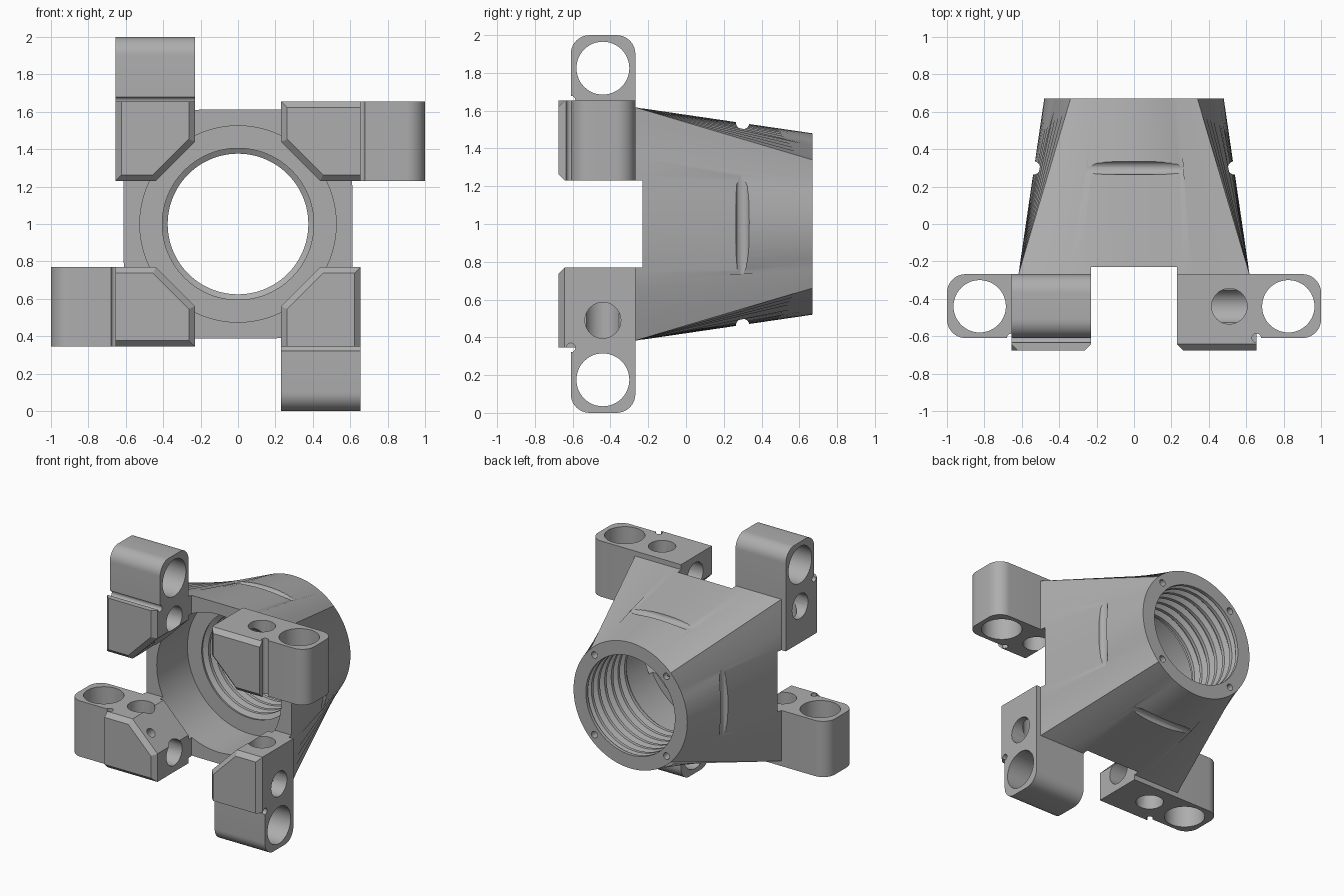
import bpy, bmesh, math
from mathutils import Matrix, Vector

cube = bpy.data.objects.get("Cube")
if cube:
    bpy.data.objects.remove(cube, do_unlink=True)

MID = Matrix.Translation((0, 0, 1))      # the part is built around its axis, then lifted
TURN = {"X": (0, math.pi / 2, 0), "Y": (math.pi / 2, 0, 0), "Z": (0, 0, 0),
        "DIAGONAL": (0, math.pi / 4, 0)}

grey = bpy.data.materials.new("plain_grey")
grey.use_nodes = True
colour = (0.42, 0.42, 0.42, 1)
grey.diffuse_color = colour
grey.node_tree.nodes["Principled BSDF"].inputs["Base Color"].default_value = colour


def finish(name, bm):
    bmesh.ops.recalc_face_normals(bm, faces=bm.faces)
    mesh = bpy.data.meshes.new(name)
    bm.to_mesh(mesh)
    bm.free()
    mesh.materials.append(grey)
    obj = bpy.data.objects.new(name, mesh)
    bpy.context.collection.objects.link(obj)
    return obj


def select(*objs):
    bpy.ops.object.select_all(action="DESELECT")
    for o in objs:
        o.select_set(True)
    bpy.context.view_layer.objects.active = objs[0]


def rod(radius, place, axis, length):
    bpy.ops.mesh.primitive_cylinder_add(vertices=48, radius=radius, depth=length,
                                        location=place, rotation=TURN[axis])
    return bpy.context.object


def box(low, high):
    bm = bmesh.new()
    bmesh.ops.create_cube(bm, size=1)
    low, high = Vector(low), Vector(high)
    for v in bm.verts:
        v.co = (low + high) / 2 + v.co * (high - low)
    return finish("box_part", bm)


def cut(target, cutter):
    cutter.hide_render = True
    mod = target.modifiers.new("cut", "BOOLEAN")
    mod.operation, mod.solver, mod.object = "DIFFERENCE", "EXACT", cutter
    select(target)
    bpy.ops.object.modifier_apply(modifier=mod.name)
    bpy.data.objects.remove(cutter, do_unlink=True)


def rings_solid(name, rings):
    """Closed solid skinned through equal rings of points."""
    bm = bmesh.new()
    loops = [[bm.verts.new(p) for p in ring] for ring in rings]
    for a, b in zip(loops, loops[1:]):
        for i in range(len(a)):
            j = (i + 1) % len(a)
            bm.faces.new((a[i], a[j], b[j], b[i]))
    bm.faces.new(loops[0])
    bm.faces.new(loops[-1])
    return finish(name, bm)


def ring(y, radius, square=False, count=96):
    pts = []
    for i in range(count):
        t = 2 * math.pi * i / count
        c, s = math.cos(t), math.sin(t)
        r = radius / max(abs(c), abs(s)) if square else radius
        pts.append((r * c, y, r * s))
    return pts


# Housing: square front blending to a round back
FRONT, BACK, SEAT = -0.27, 0.67, 0.14
housing = rings_solid("housing", [ring(FRONT, 0.618, True), ring(BACK, 0.48)])

# Wide front cavity, shoulder and threaded bore
profile = [(-0.5, 0.525), (SEAT, 0.525), (SEAT, 0.405)]
pitch = 0.08
for i in range(6):
    y = SEAT + 0.02 + i * pitch
    profile += [(y, 0.41), (y + 0.02, 0.376), (y + 0.045, 0.376), (y + 0.065, 0.41)]
profile += [(BACK - 0.025, 0.376), (BACK + 0.1, 0.376)]
cut(housing, rings_solid("bore", [ring(y, r) for y, r in profile]))

# Front edge is lower between the four corners
cut(housing, box((-0.23, -0.4, -1), (0.23, -0.23, 1)))
cut(housing, box((-1, -0.4, -0.23), (1, -0.23, 0.23)))

# Grooves across the four sides, and pin holes in the back rim
for side in (-1, 1):
    cut(housing, rod(0.036, (0, 0.3, side * 0.538), "X", 0.53))
    cut(housing, rod(0.036, (side * 0.538, 0.3, 0), "Z", 0.53))
    for up in (-1, 1):
        cut(housing, rod(0.025, (side * 0.304, BACK, up * 0.304), "Y", 0.16))

# Mount core: prism with its inner corner cut off and its front edges chamfered
IN, OUT, PAD, REAR = 0.23, 0.655, -0.675, -0.268
outline = [(IN, OUT), (IN, 0.44), (0.44, IN), (OUT, IN), (OUT, OUT)]
bm = bmesh.new()
face = bm.faces.new([bm.verts.new((x, PAD, z)) for x, z in outline])
edges = [e for e in face.edges if not all(v.co.x > OUT - 0.01 for v in e.verts)]
res = bmesh.ops.extrude_face_region(bm, geom=[face], use_keep_orig=True)
for v in res["geom"]:
    if isinstance(v, bmesh.types.BMVert):
        v.co.y = REAR
bmesh.ops.recalc_face_normals(bm, faces=bm.faces)
bmesh.ops.bevel(bm, geom=edges, offset=0.033, segments=1, affect="EDGES")
core = finish("mount", bm)

# Mount arm: block with a rounded outer end
arm = box((OUT, -0.61, IN), (1, REAR, OUT))
bm = bmesh.new()
bm.from_mesh(arm.data)
ends = [e for e in bm.edges if all(v.co.x > 0.99 for v in e.verts)
        and abs(e.verts[0].co.z - e.verts[1].co.z) > 0.1]
bmesh.ops.bevel(bm, geom=ends, offset=0.1, segments=10, profile=0.5, affect="EDGES")
bm.to_mesh(arm.data)
bm.free()

# Holes: through hole, inner cross hole, small angled hole, corner relief, arm eye
MIDY = -0.44
cut(core, rod(0.095, (0.51, MIDY, 0.5), "Z", 1))
cut(core, rod(0.095, (0.3, MIDY, 0.51), "X", 0.5))
cut(core, rod(0.035, (0.37, -0.57, 0.37), "DIAGONAL", 0.3))
cut(core, rod(0.024, (OUT, -0.61, 0.5), "Z", 1))
cut(arm, rod(0.024, (OUT, -0.61, 0.5), "Z", 1))
cut(arm, rod(0.14, (0.825, MIDY, 0.5), "Z", 1))
select(core, arm)
bpy.ops.object.join()

# Four mounts, each a quarter turn from the last
parts = [housing]
for i, name in enumerate(("upper_left", "lower_left", "lower_right", "upper_right")):
    mount = core if i == 0 else core.copy()
    if i:
        mount.data = core.data.copy()
        bpy.context.collection.objects.link(mount)
    mount.name = name + "_mount"
    parts.append(mount)
for i, part in enumerate(parts):
    part.data.transform(MID @ Matrix.Rotation(max(i - 1, 0) * math.pi / 2, 4, "Y"))
    part.data.materials.clear()
    part.data.materials.append(grey)
    part.data.polygons.foreach_set("material_index", [0] * len(part.data.polygons))
    part.data.update()
    select(part)
    bpy.ops.object.shade_smooth_by_angle(angle=math.radians(25))
